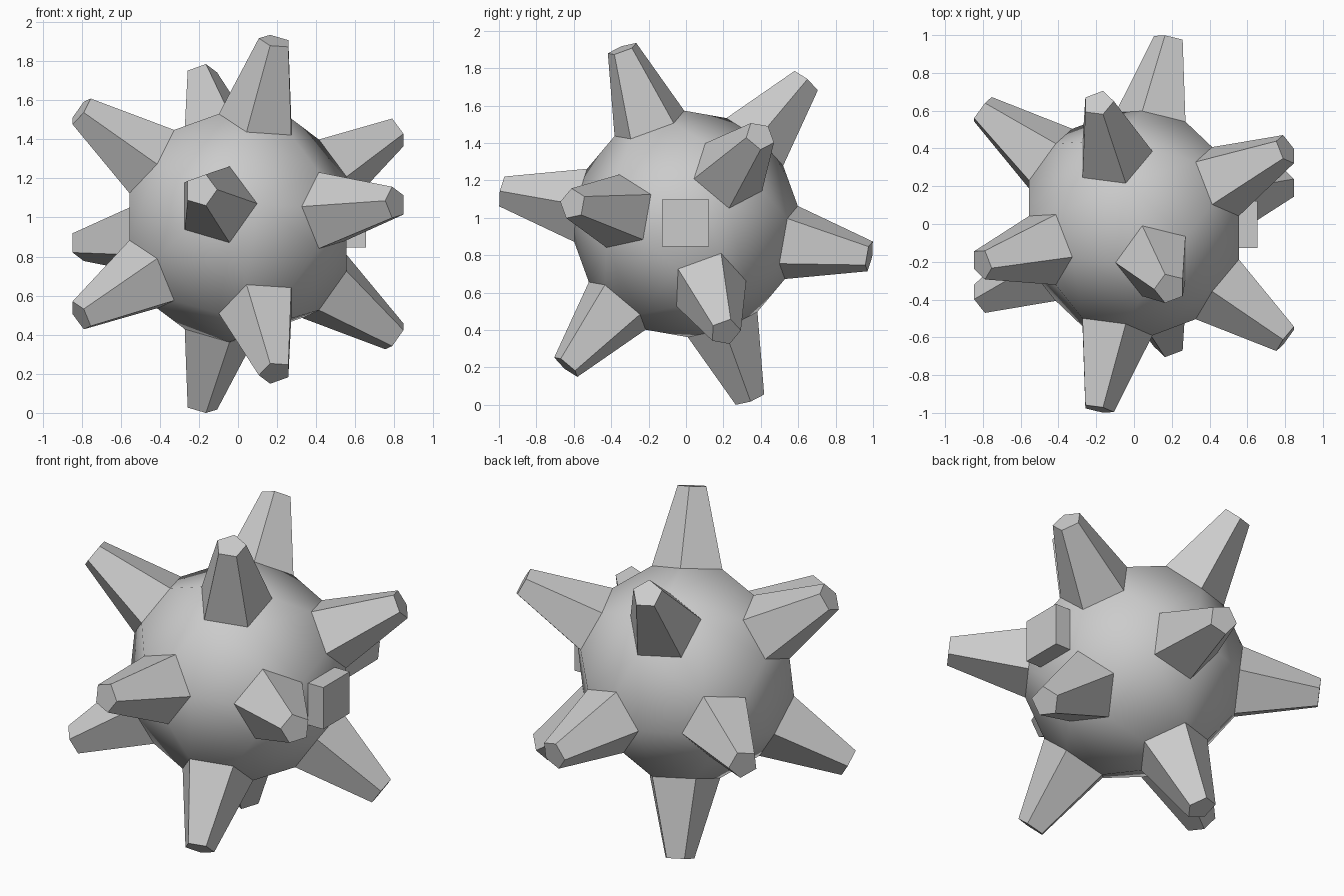
import bpy, bmesh
from math import radians, cos, sin, atan2
from mathutils import Vector

if "Cube" in bpy.data.objects:
    bpy.data.objects.remove(bpy.data.objects["Cube"])

BODY_R, TIP_DIST, TIP_R = 0.607, 1.013, 0.085
CENTRE = Vector((0, 0, 0.967))


def finish(bm, name, smooth):
    bmesh.ops.recalc_face_normals(bm, faces=bm.faces)
    for f in bm.faces:
        f.smooth = smooth
    mesh = bpy.data.meshes.new(name)
    bm.to_mesh(mesh)
    bm.free()
    ob = bpy.data.objects.new(name, mesh)
    ob.location = CENTRE
    bpy.context.collection.objects.link(ob)
    return ob


# Twelve spike directions: icosahedron corners around a three-fold x axis
dirs = []
for x, r, start in ((0.7947, 0.6071, 50), (0.1876, 0.9822, 110)):
    for k in range(3):
        a = radians(start + 120 * k)
        v = Vector((x, r * cos(a), r * sin(a))).normalized()
        dirs += [v, -v]


def base_ring(v):
    """Pentagon around one direction, a third of the way to each neighbour."""
    pts = [(v + (w - v) / 3).normalized() * BODY_R
           for w in dirs if 0.3 < v.dot(w) < 0.6]
    u = (pts[0] - v * pts[0].dot(v)).normalized()
    t = v.cross(u)
    return sorted(pts, key=lambda p: atan2(p.dot(t), p.dot(u)))


# Body: smooth-shaded ball of hexagons and pentagons
bm = bmesh.new()
for v in dirs:
    for p in base_ring(v):
        bm.verts.new(p)
bmesh.ops.convex_hull(bm, input=bm.verts)
bmesh.ops.dissolve_limit(bm, angle_limit=radians(5), verts=bm.verts, edges=bm.edges)
finish(bm, "body", True)

# Spikes: tapered five-sided prisms growing from each pentagon
for i, v in enumerate(dirs):
    bm = bmesh.new()
    ring = base_ring(v)
    low = [bm.verts.new(p) for p in ring]
    top = [bm.verts.new(v * TIP_DIST + (p - v * p.dot(v)).normalized() * TIP_R)
           for p in ring]
    for k in range(5):
        n = (k + 1) % 5
        bm.faces.new((low[k], low[n], top[n], top[k]))
    bm.faces.new(top)
    finish(bm, f"spike_{i + 1}", False)

# Square block on the right side
bm = bmesh.new()
bmesh.ops.create_cube(bm, size=0.25)
block = finish(bm, "side_block", False)
block.location = CENTRE + Vector((0.53, -0.003, 0.005))
